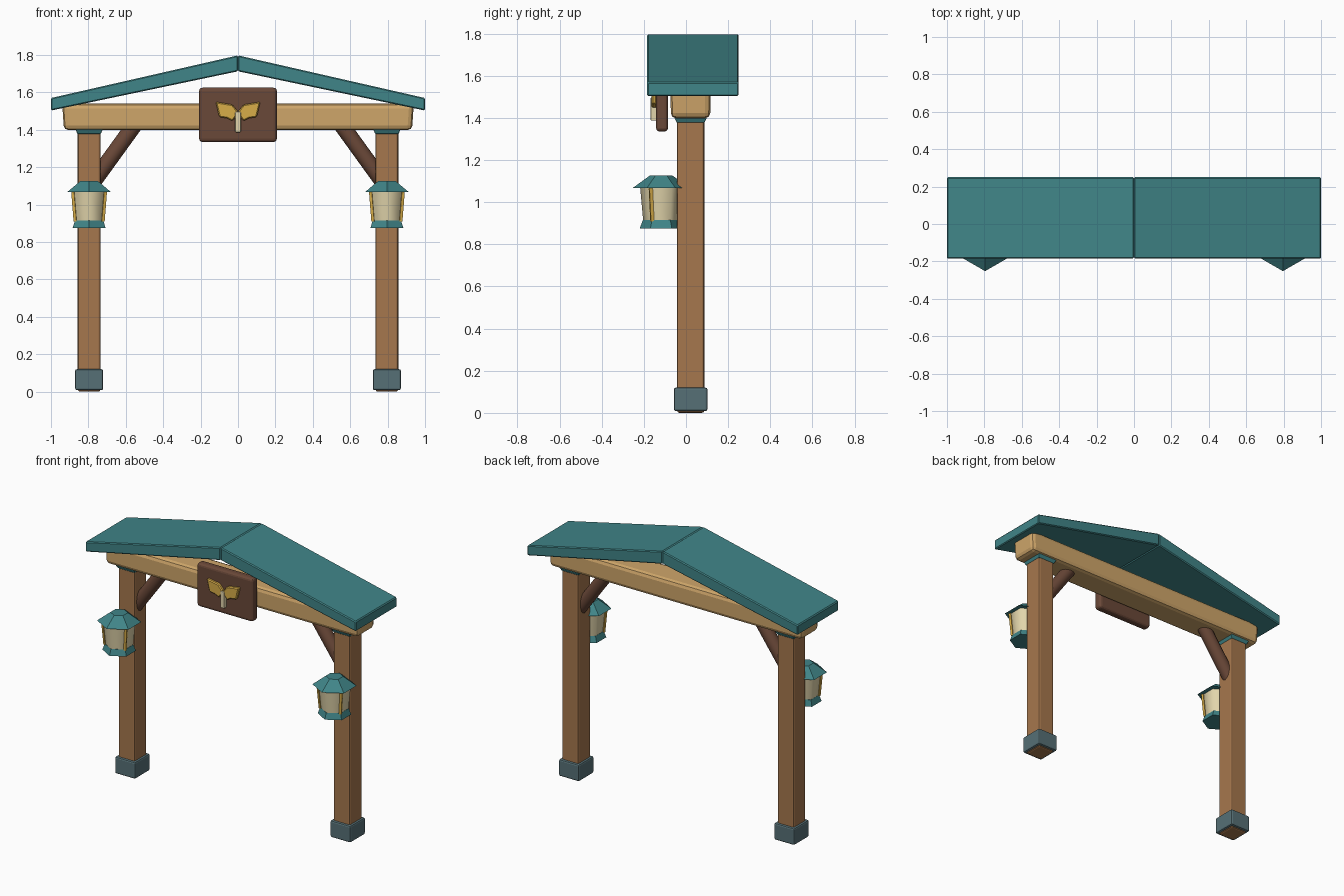
import bpy, bmesh, math
from mathutils import Vector

if "Cube" in bpy.data.objects:
    bpy.data.objects.remove(bpy.data.objects["Cube"])


def material(name, rgb):
    m = bpy.data.materials.new(name)
    lin = [(c / 255 / 12.92) if c < 11 else ((c / 255 + 0.055) / 1.055) ** 2.4 for c in rgb]
    m.diffuse_color = (*lin, 1)
    m.use_nodes = True
    m.node_tree.nodes["Principled BSDF"].inputs["Base Color"].default_value = m.diffuse_color
    return m


TEAL = material("teal_roof", (64, 133, 136))
POST = material("mid_brown_wood", (166, 119, 77))
BEAM = material("light_wood", (207, 166, 106))
DARK = material("dark_brown_wood", (106, 72, 56))
STONE = material("grey_stone", (86, 112, 118))
CREAM = material("cream_glass", (226, 213, 171))
GOLD = material("gold", (216, 173, 72))


def make(name, bm, mat, bevel=0, segments=2, smooth=None):
    bmesh.ops.recalc_face_normals(bm, faces=bm.faces)
    me = bpy.data.meshes.new(name)
    bm.to_mesh(me)
    bm.free()
    me.materials.append(mat)
    ob = bpy.data.objects.new(name, me)
    bpy.context.collection.objects.link(ob)
    if bevel:
        b = ob.modifiers.new("bevel", 'BEVEL')
        b.width, b.segments = bevel, segments
    if smooth:
        bpy.ops.object.select_all(action='DESELECT')
        ob.select_set(True)
        bpy.context.view_layer.objects.active = ob
        bpy.ops.object.shade_smooth_by_angle(angle=math.radians(smooth))
    return ob


def box(name, x, y, z, mat, bevel=0, base=1.0, segments=2):
    """Box from ranges; base scales the lower face."""
    bm = bmesh.new()
    bmesh.ops.create_cube(bm, size=1)
    for v in bm.verts:
        k = base if v.co.z < 0 else 1
        v.co = Vector(((x[0] + x[1]) / 2 + v.co.x * k * (x[1] - x[0]),
                       (y[0] + y[1]) / 2 + v.co.y * k * (y[1] - y[0]),
                       z[0] if v.co.z < 0 else z[1]))
    return make(name, bm, mat, bevel, segments)


def plate(name, pts, y0, y1, mat, bevel=0):
    """Extrude an (x, z) outline along y."""
    bm = bmesh.new()
    f = bm.faces.new([bm.verts.new((x, y0, z)) for x, z in pts])
    ext = bmesh.ops.extrude_face_region(bm, geom=[f])
    for v in ext["geom"]:
        if isinstance(v, bmesh.types.BMVert):
            v.co.y = y1
    return make(name, bm, mat, bevel, 1)


def rod(name, a, b, r, mat, sides=16, r2=None, smooth=40):
    """Cylinder or cone between two points, one corner facing -y when upright."""
    a, b = Vector(a), Vector(b)
    bm = bmesh.new()
    bmesh.ops.create_cone(bm, cap_ends=True, segments=sides, radius1=r,
                          radius2=r if r2 is None else r2, depth=(b - a).length)
    far = min(bm.verts, key=lambda v: v.co.y)
    turn = -math.pi / 2 - math.atan2(far.co.y, far.co.x)
    rot = (b - a).to_track_quat('Z', 'Y').to_matrix()
    for v in bm.verts:
        c, s = math.cos(turn), math.sin(turn)
        p = Vector((v.co.x * c - v.co.y * s, v.co.x * s + v.co.y * c, v.co.z))
        v.co = (a + b) / 2 + (p if abs((b - a).x) < 1e-6 else rot @ p)
    return make(name, bm, mat, smooth=smooth)


PX, PY, LY = 0.796, 0.022, -0.118   # post centre, lantern centre

for side, s in (("left", -1), ("right", 1)):
    cx = s * PX

    def span(c, h):
        return (c - h, c + h)

    # post, stone foot and collar
    box(side + "_post", span(cx, 0.061), span(PY, 0.065), (0, 1.41), POST, 0.012)
    box(side + "_foot", span(cx, 0.075), span(PY, 0.08), (0.008, 0.12), STONE, 0.01)
    box(side + "_collar", span(cx, 0.073), span(PY, 0.078), (1.378, 1.402), TEAL, 0.004, 0.85)

    # slanted brace
    rod(side + "_brace", (s * 0.775, PY, 1.12), (s * 0.545, PY, 1.438), 0.043, DARK)

    # lantern: hexagonal base, glass, roof and corner bars
    rod(side + "_lantern_base", (cx, LY, 0.875), (cx, LY, 0.915), 0.102, TEAL, 6, 0.087, None)
    rod(side + "_lantern_glass", (cx, LY, 0.91), (cx, LY, 1.075), 0.085, CREAM, 6, 0.1, 65)
    rod(side + "_lantern_roof", (cx, LY, 1.068), (cx, LY, 1.127), 0.134, TEAL, 6, 0.053, None)
    for k in (-1, 1):
        c, n = math.cos(math.pi / 6), math.sin(math.pi / 6)
        rod(side + "_lantern_bar", (cx + k * c * 0.085, LY - n * 0.085, 0.91),
            (cx + k * c * 0.1, LY - n * 0.1, 1.075), 0.011, GOLD, 4)

    # roof slab
    plate(side + "_roof_slab", [(0, 1.713), (0, 1.798), (s, 1.57), (s, 1.503)],
          -0.185, 0.25, TEAL, 0.006)

    # sign leaf
    plate(side + "_sign_leaf", [(0, 1.497), (s * 0.03, 1.535), (s * 0.12, 1.55),
                                (s * 0.1, 1.468), (s * 0.058, 1.462), (s * 0.03, 1.447),
                                (s * 0.008, 1.475)], -0.163, -0.138, GOLD, 0.006)

# cross beam
box("cross_beam", (-0.94, 0.94), (-0.073, 0.116), (1.398, 1.54), BEAM, 0.025, 0.99)

# sign board with stem
box("sign_board", (-0.208, 0.208), (-0.142, -0.085), (1.335, 1.625), DARK, 0.018, 1, 3)
box("sign_stem", (-0.015, 0.015), (-0.168, -0.138), (1.387, 1.497), CREAM, 0.004)
